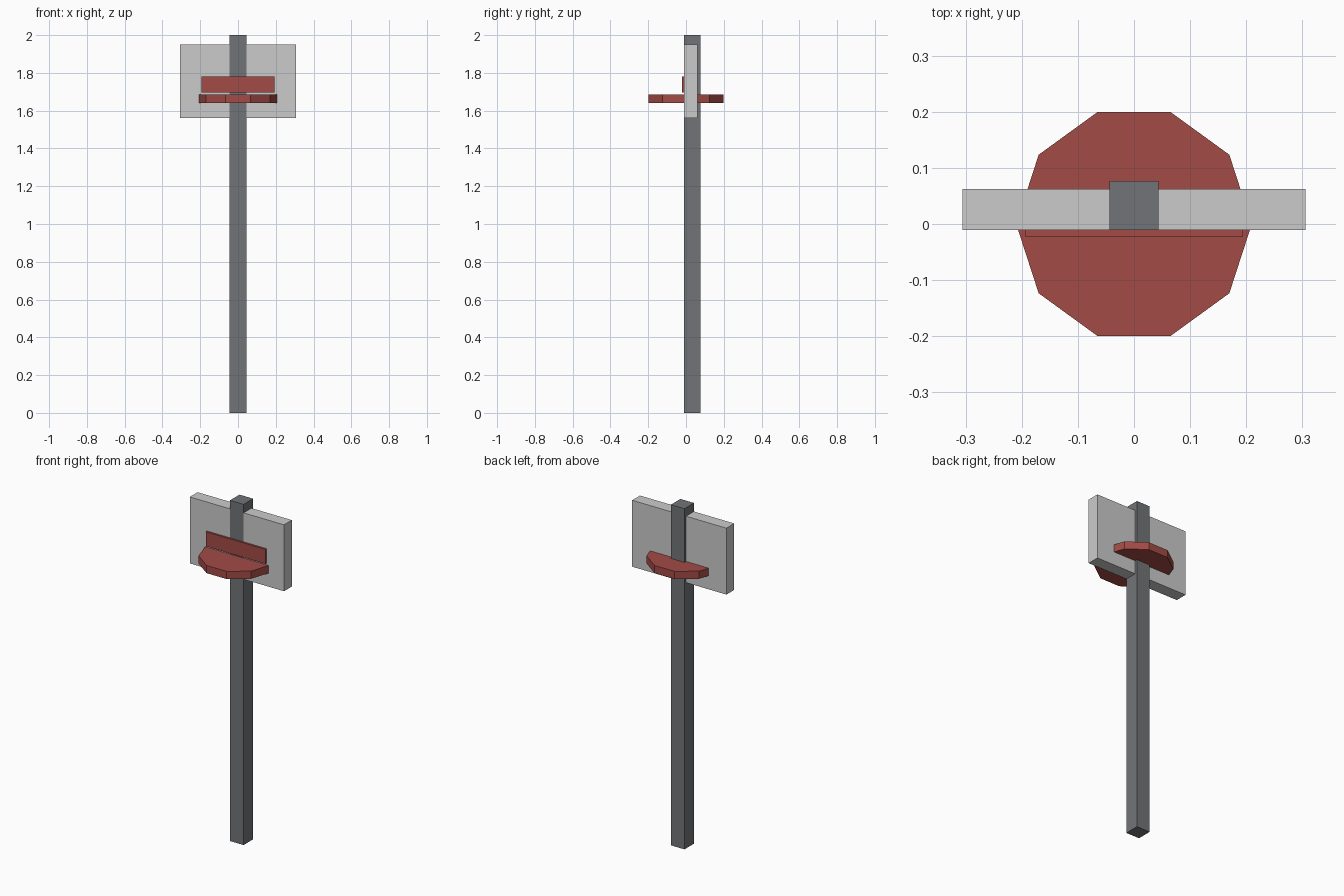
import bpy

if "Cube" in bpy.data.objects:
    bpy.data.objects.remove(bpy.data.objects["Cube"])


def material(name, color):
    m = bpy.data.materials.new(name)
    m.diffuse_color = color
    m.use_nodes = True
    m.node_tree.nodes["Principled BSDF"].inputs["Base Color"].default_value = m.diffuse_color
    return m


def box(name, x, y, z, mat=None):
    """Axis-aligned box from (min, max) ranges."""
    ranges = (x, y, z)
    bpy.ops.mesh.primitive_cube_add(size=1, location=[(a + b) / 2 for a, b in ranges])
    ob = bpy.context.object
    ob.name = name
    ob.scale = [b - a for a, b in ranges]
    bpy.ops.object.transform_apply(location=False, rotation=False, scale=True)
    if mat:
        ob.data.materials.append(mat)
    return ob


red = material("red", (0.36, 0.07, 0.06, 1))
dark = material("dark_grey", (0.17, 0.175, 0.185, 1))

# Upright post and backboard, flush at the front
box("post", (-0.044, 0.044), (-0.011, 0.077), (0, 2), dark)
box("backboard", (-0.306, 0.306), (-0.0105, 0.062), (1.56, 1.95))

# Red target strip on the backboard face
box("target_strip", (-0.194, 0.194), (-0.022, -0.008), (1.695, 1.78), red)

# Ten-sided hoop disc passing through the backboard
bpy.ops.mesh.primitive_cylinder_add(vertices=10, radius=0.21, depth=0.045,
                                    location=(0, 0, 1.662), rotation=(0, 0, 1.5707963))
hoop = bpy.context.object
hoop.name = "hoop"
hoop.data.materials.append(red)
